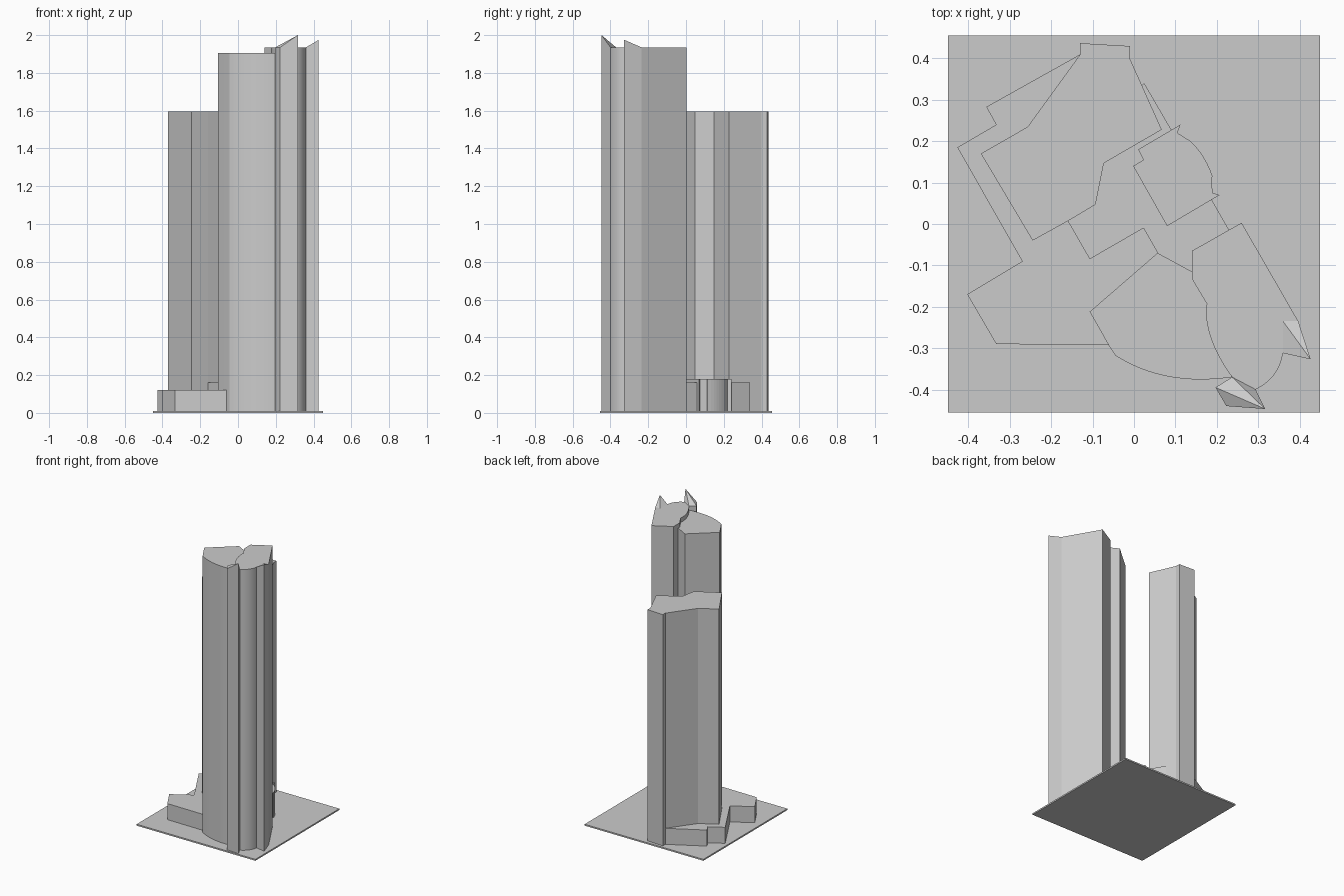
import bpy
import bmesh

if "Cube" in bpy.data.objects:
    bpy.data.objects.remove(bpy.data.objects["Cube"])


def curve(a, mid, b, n=10):
    """Points of a parabola from a through mid to b."""
    pts = []
    for i in range(n + 1):
        t = i / n
        wa, wm, wb = (1 - t) * (1 - 2 * t), 4 * t * (1 - t), t * (2 * t - 1)
        pts.append(tuple(wa * a[k] + wm * mid[k] + wb * b[k] for k in (0, 1)))
    return pts


def prism(name, outline, top, bottom=0.0, tip=None, tip_z=0.0):
    """Extrude an outline; corner number tip may rise to a sloped peak."""
    bm = bmesh.new()
    low = [bm.verts.new((x, y, bottom)) for x, y in outline]
    high = [bm.verts.new((x, y, tip_z if i == tip else top))
            for i, (x, y) in enumerate(outline)]
    n = len(outline)
    bm.faces.new(low[::-1])
    if tip is None:
        bm.faces.new(high)
    else:
        for k in range(1, n - 1):
            bm.faces.new((high[tip], high[(tip + k) % n], high[(tip + k + 1) % n]))
    for i in range(n):
        j = (i + 1) % n
        bm.faces.new((low[i], low[j], high[j], high[i]))
    bmesh.ops.recalc_face_normals(bm, faces=bm.faces)
    mesh = bpy.data.meshes.new(name)
    bm.to_mesh(mesh)
    bm.free()
    obj = bpy.data.objects.new(name, mesh)
    bpy.context.collection.objects.link(obj)
    return obj


# site plate
prism("site_plate", [(-.45, -.455), (.45, -.455), (.45, .455), (-.45, .455)], .01)

# low podium on the west side
prism("west_podium", [
    (-.427, .185), (-.27, -.09), (-.403, -.17), (-.333, -.29), (-.06, -.293),
    (-.107, -.212), (.057, -.07), (.023, -.01), (-.107, -.085), (-.16, .007),
    (-.245, -.04), (-.37, .17), (-.257, .235), (-.13, .41), (-.357, .283),
    (-.333, .24)], .12)

# middle podium linking the towers
prism("central_podium", [
    (-.16, .007), (-.107, -.085), (.023, -.01), (.057, -.07), (.14, -.115),
    (.14, -.065), (.23, -.015), (.19, .055), (.09, .228), (.025, .34),
    (.018, .335), (.067, .228), (-.073, .147), (-.093, .047)], .16)

# entrance hall with a bowed east wall
prism("entrance_hall", [
    (.08, -.005), (.207, .07), (.19, .075), (.187, .11)]
    + curve((.19, .115), (.168, .162), (.137, .2), 6)
    + [(.105, .22), (.112, .24), (.01, .18), (.023, .155), (-.002, .14)], .18)

# rear tower
prism("rear_tower", [
    (-.13, .41), (-.37 + .113, .235), (-.37, .17), (-.245, -.04), (-.16, .007),
    (-.093, .047), (-.073, .147), (.067, .228), (-.01, .4), (-.01, .43),
    (-.13, .437)], 1.595)

# the two front tower halves meet along a shared curved seam
seam = curve((.237, -.37), (.189, -.285), (.174, -.205)) + [(.176, -.193), (.142, -.136), (.14, -.115)]
west = prism("front_tower_west", [(.057, -.07), (-.107, -.212), (-.06, -.295)]
             + curve((-.045, -.318), (.085, -.369), (.237, -.37), 16) + seam[1:], 1.905)
east = prism("front_tower_east", seam + [
    (.14, -.065), (.26, .003), (.397, -.235), (.36, -.235)]
    + curve((.36, -.312), (.339, -.364), (.294, -.4), 8), 1.935)

# corner fins rising to sharp peaks
prism("south_fin", [(.197, -.395), (.223, -.44), (.317, -.447), (.294, -.4),
                    (.237, -.37)], 1.935, tip=2, tip_z=2.0)
prism("east_fin", [(.36, -.312), (.427, -.327), (.397, -.235), (.36, -.235)],
      1.935, tip=1, tip_z=1.975)

# soften the curved walls only
for obj in (west, east):
    bpy.ops.object.select_all(action='DESELECT')
    obj.select_set(True)
    bpy.context.view_layer.objects.active = obj
    bpy.ops.object.shade_smooth_by_angle(angle=0.35)
